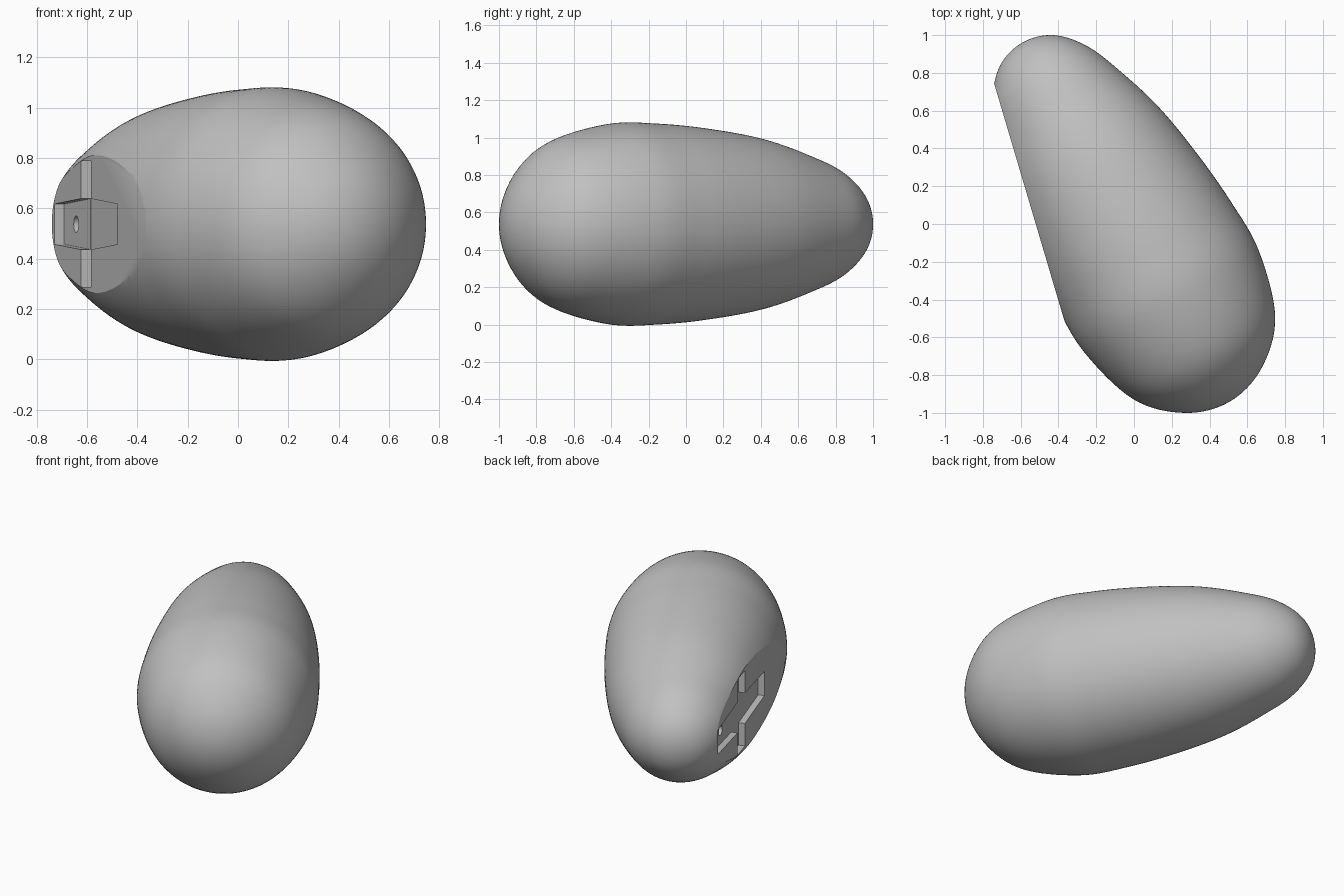
import bpy, bmesh, math
from mathutils import Matrix, Vector

if "Cube" in bpy.data.objects:
    bpy.data.objects.remove(bpy.data.objects["Cube"], do_unlink=True)

MID = 0.5375  # height of the horizontal egg axis

# Single material
grey = bpy.data.materials.new("plain grey")
grey.use_nodes = True
grey.diffuse_color = (0.53, 0.53, 0.53, 1)
grey.node_tree.nodes["Principled BSDF"].inputs["Base Color"].default_value = grey.diffuse_color


def make_object(name, bm):
    bmesh.ops.recalc_face_normals(bm, faces=bm.faces)
    mesh = bpy.data.meshes.new(name)
    bm.to_mesh(mesh)
    bm.free()
    mesh.materials.append(grey)
    ob = bpy.data.objects.new(name, mesh)
    bpy.context.collection.objects.link(ob)
    return ob


def smooth_curve(points, steps):
    """Catmull-Rom curve, mirrored across the axis at both tips."""
    p = [Vector(q) for q in points]
    flip = lambda v: Vector((v.x, -v.y))
    p = [flip(p[1])] + p + [flip(p[-2])]
    out = []
    for a, b, c, d in zip(p, p[1:], p[2:], p[3:]):
        for i in range(steps):
            t = i / steps
            out.append(0.5 * (2 * b + (c - a) * t + (2 * a - 5 * b + 4 * c - d) * t ** 2
                              + (3 * b - a - 3 * c + d) * t ** 3))
    return out + [p[-2]]


# Egg-shaped body: (distance along axis, radius), turned around its axis
profile = [(-0.81, 0), (-0.743, 0.233), (-0.545, 0.433), (-0.2, 0.534), (0.1, 0.537),
           (0.42, 0.508), (0.73, 0.456), (1.0, 0.373), (1.2, 0.288), (1.339, 0.161),
           (1.385, 0)]
bm = bmesh.new()
verts = [bm.verts.new((r, 0, u)) for u, r in smooth_curve(profile, 8)]
edges = [bm.edges.new(pair) for pair in zip(verts, verts[1:])]
bmesh.ops.spin(bm, geom=verts + edges, cent=(0, 0, 0), axis=(0, 0, 1),
               angle=math.tau, steps=128, use_merge=False)
bmesh.ops.remove_doubles(bm, verts=bm.verts, dist=0.0005)
bm.transform(Matrix.Translation((0.1, -0.24, MID))
             @ Matrix.Rotation(math.radians(30), 4, 'Z')
             @ Matrix.Rotation(math.radians(-90), 4, 'X'))
body = make_object("egg_body", bm)

# Frame of the flat mounting face: x along the face, y up, z outward
along = Vector((0.284, -0.959, 0)).normalized()
up = Vector((0, 0, 1))
frame = Matrix((along, up, along.cross(up))).transposed().to_4x4()
frame.translation = (-0.6045, 0.285, MID)


def cut(name, outline, low, high):
    """Subtract a prism standing on the mounting face."""
    bm = bmesh.new()
    base = bm.faces.new([bm.verts.new((x, y, low)) for x, y in outline])
    new = bmesh.ops.extrude_face_region(bm, geom=[base])["geom"]
    bmesh.ops.translate(bm, vec=(0, 0, high - low),
                        verts=[g for g in new if isinstance(g, bmesh.types.BMVert)])
    bm.transform(frame)
    cutter = make_object(name, bm)
    mod = body.modifiers.new(name, 'BOOLEAN')
    mod.operation, mod.solver, mod.object = 'DIFFERENCE', 'EXACT', cutter
    bpy.context.view_layer.objects.active = body
    bpy.ops.object.modifier_apply(modifier=name)
    bpy.data.objects.remove(cutter, do_unlink=True)


def box(w, h):
    return [(-w, -h), (w, -h), (w, h), (-w, h)]


def circle(r, x=0, n=48):
    return [(x + r * math.cos(math.tau * i / n), r * math.sin(math.tau * i / n))
            for i in range(n)]


# Flat face, six-sided recess, upright slot, through hole and screw holes
hexagon = [(-0.44, -0.08), (0, -0.105), (0.44, -0.08), (0.44, 0.08), (0, 0.105), (-0.44, 0.08)]
cut("flat_cut", box(1.5, 1.5), 0, 2)
cut("recess_cut", hexagon, -0.04, 0.1)
cut("slot_cut", box(0.07, 0.25), -0.041, 0.11)
cut("through_hole_cut", circle(0.12), -2, 0.12)
for side in (-1, 1):
    cut("screw_hole_cut", circle(0.033, side * 0.273, 24), -0.15, 0.13)

# Smooth body with crisp cut edges
bpy.ops.object.select_all(action='DESELECT')
body.select_set(True)
bpy.context.view_layer.objects.active = body
bpy.ops.object.shade_smooth_by_angle(angle=math.radians(25))
